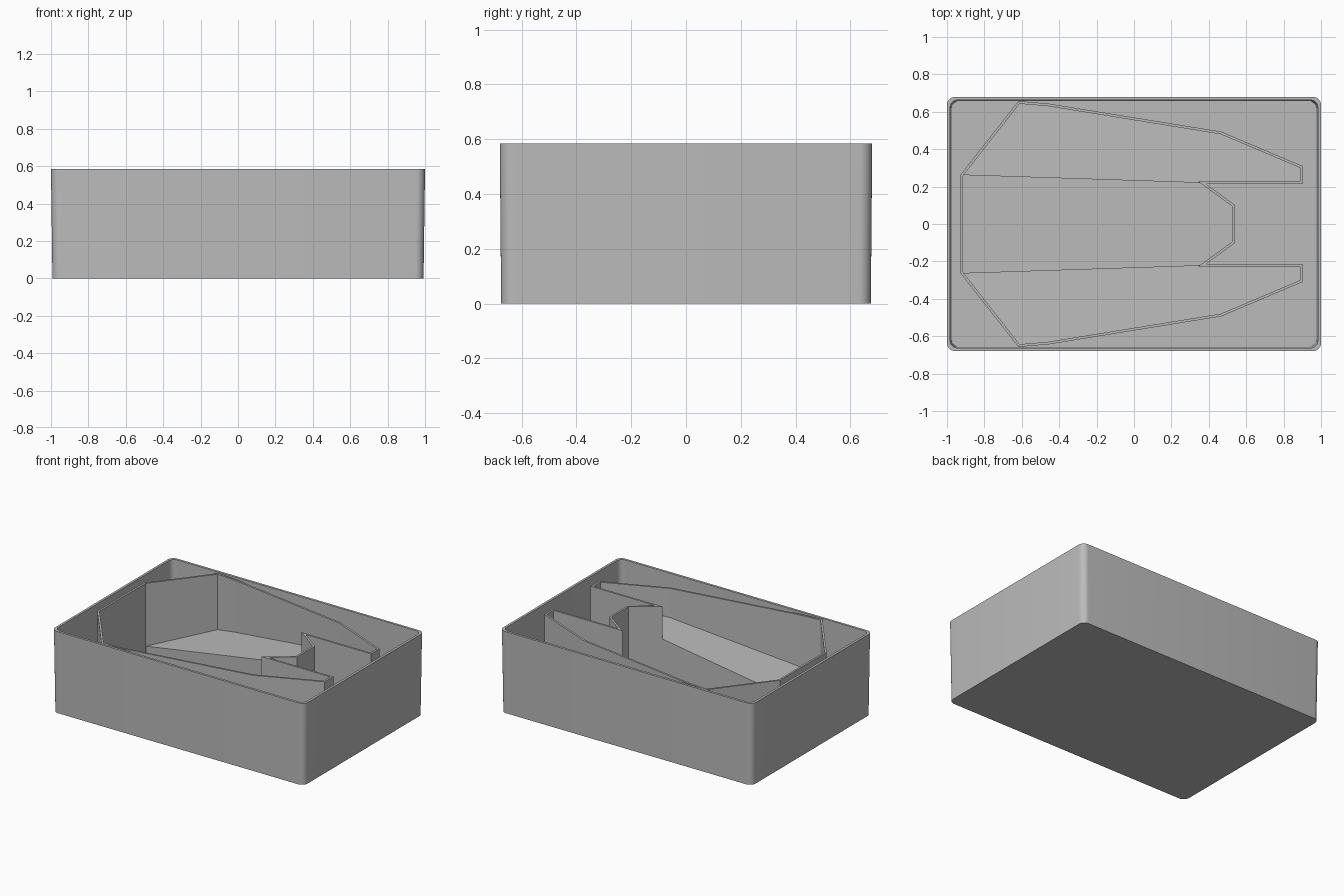
import bpy, bmesh, math
from mathutils import Vector

cube = bpy.data.objects.get("Cube")
if cube:
    bpy.data.objects.remove(cube)

grey = bpy.data.materials.new("plain_grey")
grey.use_nodes = True
grey.diffuse_color = (0.5, 0.5, 0.5, 1)
grey.node_tree.nodes["Principled BSDF"].inputs["Base Color"].default_value = (0.5, 0.5, 0.5, 1)

HEIGHT, FLOOR, WALL_TOP = 0.585, 0.02, 0.58


def finish(bm, name, smooth=False):
    bmesh.ops.recalc_face_normals(bm, faces=bm.faces)
    mesh = bpy.data.meshes.new(name)
    bm.to_mesh(mesh)
    bm.free()
    mesh.materials.append(grey)
    obj = bpy.data.objects.new(name, mesh)
    bpy.context.collection.objects.link(obj)
    if smooth:
        bpy.ops.object.select_all(action='DESELECT')
        obj.select_set(True)
        bpy.context.view_layer.objects.active = obj
        bpy.ops.object.shade_smooth_by_angle(angle=math.radians(30))
    return obj


def bridge(bm, a, b):
    for i in range(len(a)):
        j = (i + 1) % len(a)
        bm.faces.new((a[i], a[j], b[j], b[i]))


def rounded_ring(bm, hx, hy, radius, z, steps=8):
    ring = []
    for q, (sx, sy) in enumerate(((1, 1), (-1, 1), (-1, -1), (1, -1))):
        for k in range(steps + 1):
            t = math.pi / 2 * (q + k / steps)
            ring.append(bm.verts.new((sx * (hx - radius) + radius * math.cos(t),
                                      sy * (hy - radius) + radius * math.sin(t), z)))
    return ring


def offset(points, dist):
    """Mitred offset of a closed outline, positive to the left of travel."""
    result = []
    for i, p in enumerate(points):
        d1 = (p - points[i - 1]).normalized()
        d2 = (points[(i + 1) % len(points)] - p).normalized()
        n1, n2 = Vector((-d1.y, d1.x)), Vector((-d2.y, d2.x))
        result.append(p + (n1 + n2) * dist / (1 + n1.dot(n2)))
    return result


# Outer tray: drafted walls, thin rim and a flat floor
bm = bmesh.new()
rings = [rounded_ring(bm, 0.992, 0.675, 0.045, 0),
         rounded_ring(bm, 1.0, 0.68, 0.045, HEIGHT),
         rounded_ring(bm, 0.983, 0.663, 0.04, HEIGHT),
         rounded_ring(bm, 0.975, 0.658, 0.04, FLOOR)]
for lower, upper in zip(rings, rings[1:]):
    bridge(bm, lower, upper)
bm.faces.new(rings[0])
bm.faces.new(rings[-1])
finish(bm, "outer_tray", True)

# Half outline of the winged compartment
wing = [Vector(p) for p in ((-0.92, 0.262), (-0.615, 0.65), (-0.46, 0.637), (0.465, 0.487),
                            (0.895, 0.305), (0.895, 0.22), (0.365, 0.22))]
half = wing + [Vector((0.53, 0.1))]
outline = half + [Vector((p.x, -p.y)) for p in reversed(half)]

# Thin upright wall following the whole outline
bm = bmesh.new()
loops = []
for dist, z in ((0.007, FLOOR), (0.007, WALL_TOP), (-0.007, WALL_TOP), (-0.007, FLOOR)):
    loops.append([bm.verts.new((p.x, p.y, z)) for p in offset(outline, dist)])
for i in range(4):
    bridge(bm, loops[i], loops[(i + 1) % 4])
finish(bm, "compartment_wall")

# Sloping wing shelves on both sides of the deep middle channel
for name, side in (("left_wing_shelf", 1), ("right_wing_shelf", -1)):
    bm = bmesh.new()
    low = [bm.verts.new((p.x, side * p.y, FLOOR)) for p in wing]
    high = [bm.verts.new((p.x, side * p.y, 0.13 + 0.175 * (p.x + 0.92))) for p in wing]
    bridge(bm, low, high)
    bm.faces.new(low)
    bm.faces.new(high)
    finish(bm, name)
